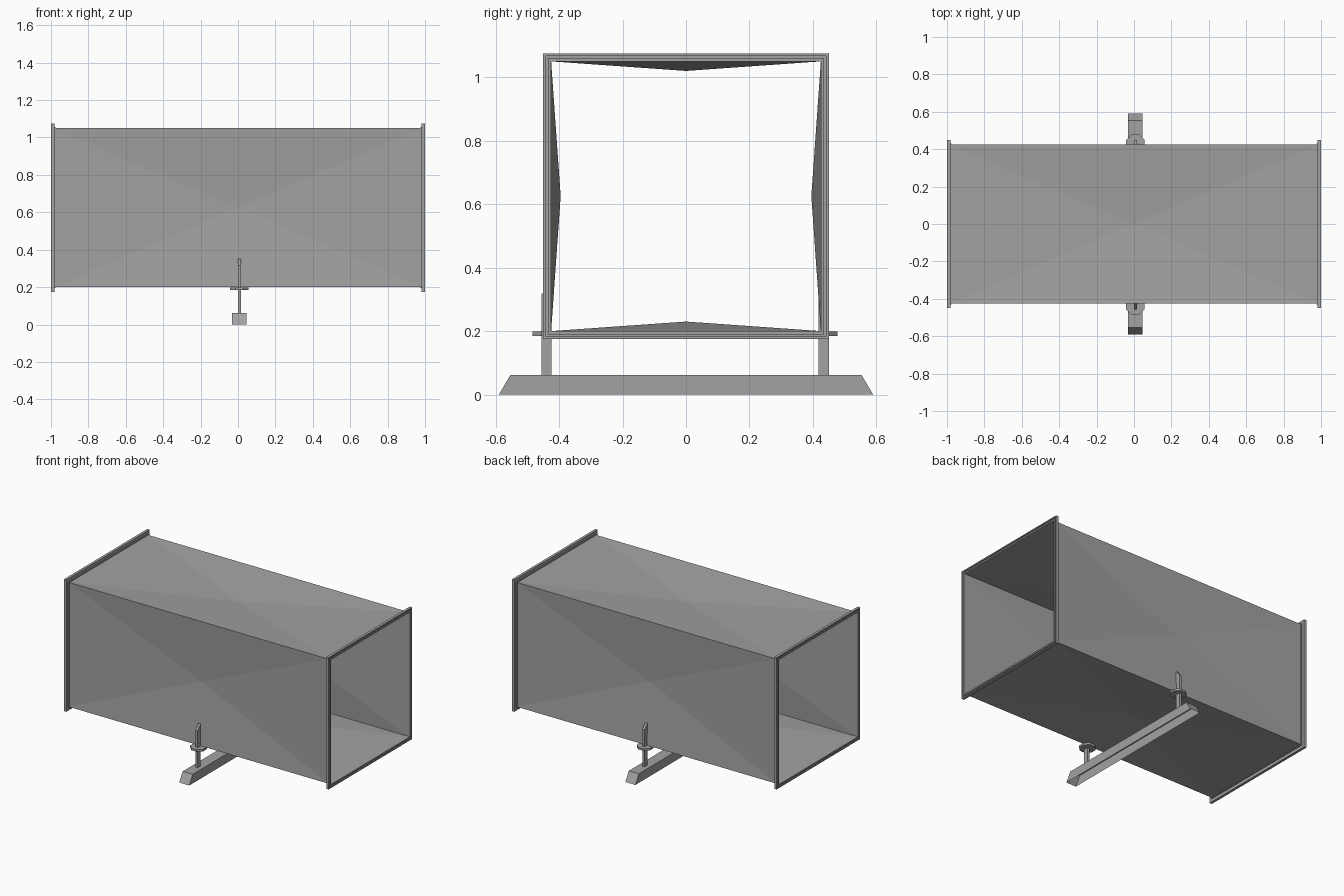
import bpy
import bmesh
import math
from mathutils import Matrix, Vector

cube = bpy.data.objects.get("Cube")
if cube:
    bpy.data.objects.remove(cube, do_unlink=True)

steel = bpy.data.materials.new("galvanised_grey")
steel.use_nodes = True
GREY = (0.36, 0.36, 0.36, 1)
steel.diffuse_color = GREY
steel.node_tree.nodes["Principled BSDF"].inputs["Base Color"].default_value = GREY

MID = 0.625      # height of the duct axis
HALF = 0.425     # half width of the duct
END = 0.985      # half length of the panels
DENT = 0.03      # inward cross-break of each panel
CX = 0.007       # support offset along the duct
CY = -0.003


def finish(name, bm, fix_normals=True):
    if fix_normals:
        bmesh.ops.recalc_face_normals(bm, faces=bm.faces)
    mesh = bpy.data.meshes.new(name)
    bm.to_mesh(mesh)
    bm.free()
    mesh.materials.append(steel)
    obj = bpy.data.objects.new(name, mesh)
    bpy.context.collection.objects.link(obj)
    return obj


def extrude_profile(name, points, offset):
    """Extrude a flat polygon into a solid."""
    bm = bmesh.new()
    face = bm.faces.new([bm.verts.new(p) for p in points])
    new = bmesh.ops.extrude_face_region(bm, geom=[face])["geom"]
    verts = [v for v in new if isinstance(v, bmesh.types.BMVert)]
    bmesh.ops.translate(bm, verts=verts, vec=offset)
    return finish(name, bm)


# Four cross-broken panels, each a shallow inward pyramid
for i, side in enumerate(("top", "front", "bottom", "back")):
    bm = bmesh.new()
    turn = Matrix.Rotation(i * math.pi / 2, 4, "X")
    corners = [(-END, -HALF), (END, -HALF), (END, HALF), (-END, HALF)]
    ring = [bm.verts.new((x, y, HALF)) for x, y in corners]
    apex = bm.verts.new((0, 0, HALF - DENT))
    for j in range(4):
        bm.faces.new((ring[j], ring[(j + 1) % 4], apex))
    bm.transform(Matrix.Translation((0, 0, MID)) @ turn)
    finish("duct_panel_" + side, bm, False)

# Square end flanges: a stepped section swept round the four corners
section = [(0.975, 0.425), (0.975, 0.43), (0.982, 0.43), (0.982, 0.45),
           (1.0, 0.45), (1.0, 0.442), (0.994, 0.442), (0.994, 0.435),
           (1.0, 0.435), (1.0, 0.425)]
for name, sx in (("left_flange", 1), ("right_flange", -1)):
    bm = bmesh.new()
    rings = [[bm.verts.new((sx * x, a * r, MID + b * r)) for x, r in section]
             for a, b in ((1, 1), (-1, 1), (-1, -1), (1, -1))]
    n = len(section)
    for k in range(4):
        p, q = rings[k], rings[(k + 1) % 4]
        for j in range(n):
            m = (j + 1) % n
            bm.faces.new((p[j], p[m], q[m], q[j]))
    finish(name, bm)

# Support rail: sheet channel open underneath, with sloping ends
RAIL_W, RAIL_H = 0.038, 0.062
bm = bmesh.new()
low, high = [[bm.verts.new((CX + sx * RAIL_W, sy * y, z))
              for sx, sy in ((-1, -1), (1, -1), (1, 1), (-1, 1))]
             for y, z in ((0.59, 0), (0.553, RAIL_H))]
bm.faces.new(high)
for j in range(4):
    m = (j + 1) % 4
    bm.faces.new((low[j], low[m], high[m], high[j]))
finish("support_rail", bm, False)

# Hanger bars with slanted tops, and octagonal washers
for name, s in (("front", -1), ("back", 1)):
    inner, outer = CY + s * 0.421, CY + s * 0.453
    x = CX - 0.008
    extrude_profile(name + "_hanger_bar",
                    [(x, inner, RAIL_H), (x, outer, RAIL_H),
                     (x, outer, 0.315), (x, inner, 0.35)],
                    Vector((0.016, 0, 0)))
    bm = bmesh.new()
    place = Matrix.Translation((CX, CY + s * 0.432, 0.192))
    bmesh.ops.create_cone(bm, cap_ends=True, segments=8, radius1=0.053,
                          radius2=0.053, depth=0.014,
                          matrix=place @ Matrix.Rotation(math.pi / 8, 4, "Z"))
    finish(name + "_washer", bm)
